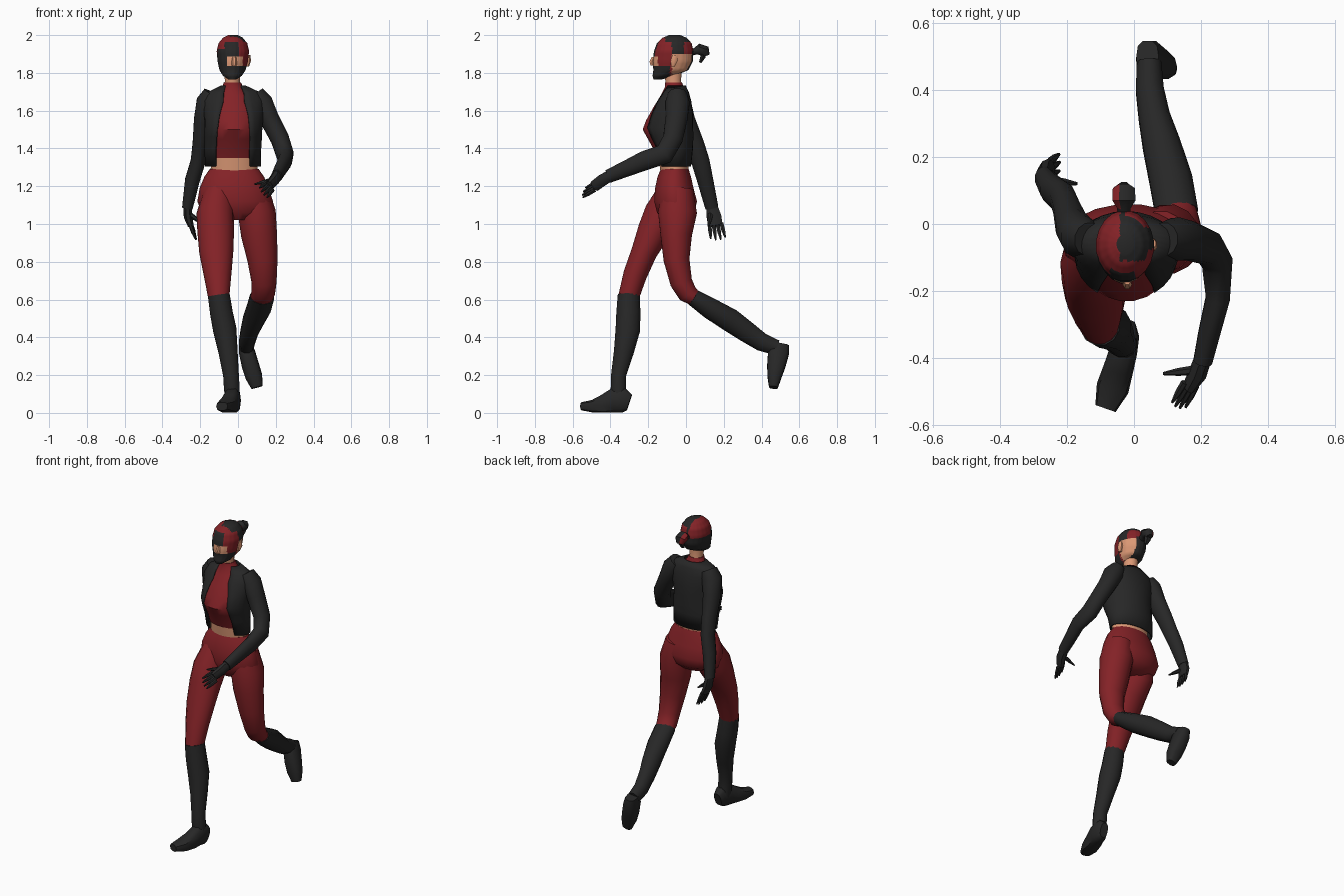
import bpy, bmesh, math
from mathutils import Vector as V


def material(name, rgb):
    m = bpy.data.materials.new(name)
    m.diffuse_color = (*rgb, 1)
    return m


BLACK = material("charcoal", (0.02, 0.02, 0.02))
RED = material("dark red", (0.23, 0.016, 0.02))
SKIN = material("skin", (0.72, 0.32, 0.18))
ALL = [BLACK, RED, SKIN]


def loft(name, secs, mat, n=12, flat=False, e=1.0, paint=None, cuts=0, floor=None):
    """Skin rings (x, y, z, half width, half depth[, front opening in degrees])."""
    bm = bmesh.new()
    pts = [V(s[:3]) for s in secs]
    opened = len(secs[0]) > 5
    rings = []
    for i, s in enumerate(secs):
        t = V((0, 0, 1)) if flat else (pts[min(i + 1, len(pts) - 1)] - pts[max(i - 1, 0)]).normalized()
        u = (V((1, 0, 0)) - t * t.x).normalized()
        v = t.cross(u)
        o = math.radians(s[5]) if opened else 0
        ring = []
        for k in range(n):
            th = o + (2 * math.pi - 2 * o) * k / (n - 1) if opened else 2 * math.pi * (k + 0.5) / n
            a, b = math.sin(th), math.cos(th)
            a, b = math.copysign(abs(a) ** e, a), math.copysign(abs(b) ** e, b)
            p = pts[i] + u * s[3] * a - v * s[4] * b
            if floor is not None:
                p.z = max(p.z, floor)
            ring.append(bm.verts.new(p))
        rings.append(ring)
    for r, q in zip(rings, rings[1:]):
        for k in range(n - 1 if opened else n):
            j = (k + 1) % n
            bm.faces.new((r[k], r[j], q[j], q[k]))
    if not opened:
        bm.faces.new(rings[0])
        bm.faces.new(rings[-1])
    if cuts:
        bmesh.ops.subdivide_edges(bm, edges=bm.edges[:], cuts=cuts, use_grid_fill=True)
    bmesh.ops.recalc_face_normals(bm, faces=bm.faces[:])
    if paint:
        for f in bm.faces:
            f.material_index = ALL.index(paint(*f.calc_center_median()))
    me = bpy.data.meshes.new(name)
    bm.to_mesh(me)
    bm.free()
    for m in (ALL if paint else [mat]):
        me.materials.append(m)
    ob = bpy.data.objects.new(name, me)
    bpy.context.collection.objects.link(ob)
    bpy.context.view_layer.objects.active = ob
    ob.select_set(True)
    bpy.ops.object.shade_smooth_by_angle(angle=math.radians(45))
    ob.select_set(False)
    return ob


def hand(side, palm, knuckle, spread, tip, thumb):
    """Glove: palm loft, four tapering fingers and a thumb."""
    loft(side + "_palm", palm, BLACK, 8)
    knuckle, spread, tip = V(knuckle), V(spread), V(tip)
    for i in range(4):
        k = i - 1.5
        a = knuckle + spread * k
        c = tip + spread * k * 1.25
        c = c + (a - c) * 0.1 * abs(k)
        b = a.lerp(c, 0.5)
        loft(f"{side}_finger_{i + 1}", [(*a, .011, .012), (*b, .01, .011), (*c, .004, .005)], BLACK, 6)
    a, b = V(thumb[0]), V(thumb[1])
    loft(side + "_thumb", [(*a, .014, .015), (*a.lerp(b, .55), .011, .012), (*b, .004, .005)], BLACK, 6)


# Trousers
loft("hips", [(-.02, -.06, 1.29, .13, .075), (-.02, -.062, 1.25, .158, .09), (-.02, -.062, 1.19, .183, .103),
              (-.015, -.055, 1.12, .2, .115), (-.012, -.055, 1.06, .18, .1), (-.01, -.06, 1.02, .09, .06)],
     RED, 18, flat=True)
loft("front_thigh", [(-.1, -.06, 1.18, .08, .085), (-.12, -.12, 1.05, .1, .105), (-.118, -.172, .96, .097, .088),
                     (-.115, -.222, .85, .09, .07), (-.108, -.27, .73, .073, .064), (-.102, -.305, .61, .056, .056)],
     RED, 14)
loft("rear_thigh", [(.08, -.045, 1.18, .08, .085), (.1, -.045, 1.06, .1, .105), (.112, -.052, .94, .095, .085),
                    (.13, -.05, .81, .08, .07), (.138, -.025, .69, .066, .06), (.133, .008, .632, .063, .054),
                    (.125, .045, .607, .06, .042)], RED, 14)

# Boots
loft("front_boot_shaft", [(-.102, -.303, .625, .06, .06), (-.088, -.305, .53, .062, .066), (-.07, -.308, .44, .064, .067),
                          (-.052, -.33, .32, .052, .054), (-.037, -.357, .2, .043, .041), (-.033, -.358, .13, .043, .042),
                          (-.03, -.355, .05, .036, .038)], BLACK, 12)
loft("front_boot_foot", [(-.02, -.3, .055, .026, .045), (-.022, -.33, .065, .038, .068), (-.032, -.38, .065, .042, .068),
                         (-.046, -.43, .045, .045, .055), (-.064, -.49, .035, .049, .035), (-.085, -.55, .035, .032, .022)],
     BLACK, 10, e=.75, floor=.002)
loft("rear_boot_shaft", [(.127, .035, .613, .066, .045), (.11, .13, .552, .066, .058), (.082, .235, .49, .058, .064),
                         (.06, .32, .43, .048, .058), (.047, .4, .375, .043, .05), (.045, .48, .345, .038, .042)], BLACK, 12)
loft("rear_boot_foot", [(.04, .498, .365, .034, .05), (.048, .49, .32, .043, .058), (.066, .478, .25, .046, .05),
                        (.085, .468, .19, .045, .038), (.1, .463, .135, .03, .024)], BLACK, 10, e=.75)

# Torso: bare waist, top, open cropped jacket
loft("waist", [(-.02, -.06, 1.26, .125, .074), (-.02, -.063, 1.31, .124, .078), (-.02, -.066, 1.36, .123, .082)],
     SKIN, 18, flat=True)
loft("tank_top", [(-.022, -.066, 1.35, .126, .087), (-.022, -.075, 1.4, .126, .1), (-.022, -.086, 1.45, .13, .117),
                  (-.022, -.1, 1.5, .135, .131), (-.022, -.092, 1.55, .135, .12), (-.022, -.077, 1.62, .13, .095),
                  (-.025, -.065, 1.68, .1, .07), (-.028, -.062, 1.725, .055, .05), (-.03, -.066, 1.75, .046, .045)],
     RED, 20, flat=True)
jacket = loft("jacket", [(-.027, -.06, 1.305, .148, .087, 38), (-.027, -.07, 1.4, .15, .107, 37),
                         (-.025, -.085, 1.46, .152, .124, 36), (-.024, -.095, 1.51, .153, .133, 34),
                         (-.022, -.08, 1.58, .158, .118, 29), (-.022, -.065, 1.65, .165, .093, 20),
                         (-.022, -.056, 1.695, .145, .072, 22), (-.025, -.055, 1.732, .068, .054, 38)],
              BLACK, 23, flat=True)
sol = jacket.modifiers.new("thickness", "SOLIDIFY")
sol.thickness = .008

# Sleeves and gloves
loft("back_swung_arm", [(-.135, -.045, 1.69, .05, .05), (-.162, -.038, 1.645, .06, .066), (-.182, -.01, 1.55, .053, .06),
                        (-.2, .045, 1.42, .042, .054), (-.212, .077, 1.33, .04, .05), (-.242, .102, 1.23, .04, .044),
                        (-.268, .137, 1.085, .029, .036)], BLACK, 12)
loft("forward_swung_arm", [(.09, -.045, 1.69, .05, .05), (.125, -.045, 1.64, .062, .066), (.165, -.05, 1.56, .053, .06),
                           (.222, -.07, 1.45, .05, .054), (.248, -.115, 1.37, .047, .056), (.25, -.22, 1.335, .037, .053),
                           (.223, -.33, 1.287, .033, .043), (.205, -.41, 1.253, .029, .037)], BLACK, 12)
hand("back", [(-.268, .137, 1.1, .024, .03), (-.264, .148, 1.04, .025, .042), (-.25, .156, .99, .016, .042)],
     (-.251, .156, 1.0), (.001, .021, .002), (-.22, .172, .912), ((-.255, .13, 1.05), (-.17, .12, .99)))
hand("forward", [(.206, -.4, 1.257, .026, .032), (.19, -.445, 1.23, .028, .034), (.165, -.485, 1.2, .02, .032)],
     (.167, -.478, 1.2), (.011, -.004, -.014), (.128, -.55, 1.16), ((.185, -.435, 1.235), (.087, -.446, 1.21)))


# Head with patchwork hood
def hood(x, y, z):
    dx = x + .027
    if z < 1.835 and y < -.085:
        return BLACK if z > 1.772 or y < -.12 else SKIN
    if y < -.13 and z < 1.887 and -.032 < dx < .052:
        return SKIN
    if z > 1.965:
        if y < -.11:
            return RED
        return RED if dx < -.015 else BLACK
    if dx > .03:
        if y < -.075:
            return RED
        if z < 1.9:
            return SKIN if z > 1.79 else BLACK
        return BLACK if y < -.01 else RED
    if y < -.1:
        return RED if dx < -.045 and z > 1.93 else BLACK
    if dx < -.015 and z > 1.9:
        return RED
    return RED if dx > 0 and z > 1.91 and y > 0 else BLACK


loft("neck", [(-.03, -.063, 1.72, .044, .044), (-.03, -.068, 1.76, .041, .043), (-.03, -.07, 1.82, .045, .05)],
     SKIN, 12, flat=True)
loft("head", [(-.03, -.148, 1.766, .022, .024), (-.03, -.118, 1.784, .05, .06), (-.029, -.08, 1.815, .07, .094),
              (-.028, -.07, 1.86, .081, .107), (-.027, -.065, 1.915, .087, .106), (-.027, -.062, 1.957, .077, .093),
              (-.027, -.06, 1.986, .053, .064), (-.027, -.06, 2, .025, .03)],
     SKIN, 20, flat=True, paint=hood, cuts=3)
loft("nose", [(-.02, -.17, 1.885, .01, .012), (-.02, -.181, 1.86, .014, .014), (-.02, -.178, 1.84, .014, .012)],
     SKIN, 6, flat=True)
loft("ear", [(.05, -.068, 1.835, .01, .01), (.056, -.062, 1.865, .014, .02), (.055, -.058, 1.895, .011, .014)],
     SKIN, 8, flat=True)
loft("hair_bun", [(-.03, .02, 1.905, .02, .018), (-.03, .05, 1.915, .022, .02), (-.03, .07, 1.925, .037, .032),
                  (-.03, .098, 1.915, .036, .034), (-.03, .108, 1.89, .02, .02)], BLACK, 8,
     paint=lambda x, y, z: RED if x < -.042 and y > .05 else BLACK)
loft("hair_tail", [(-.03, .095, 1.925, .026, .015), (-.03, .09, 1.885, .024, .016), (-.03, .075, 1.855, .012, .008)], BLACK, 6)
